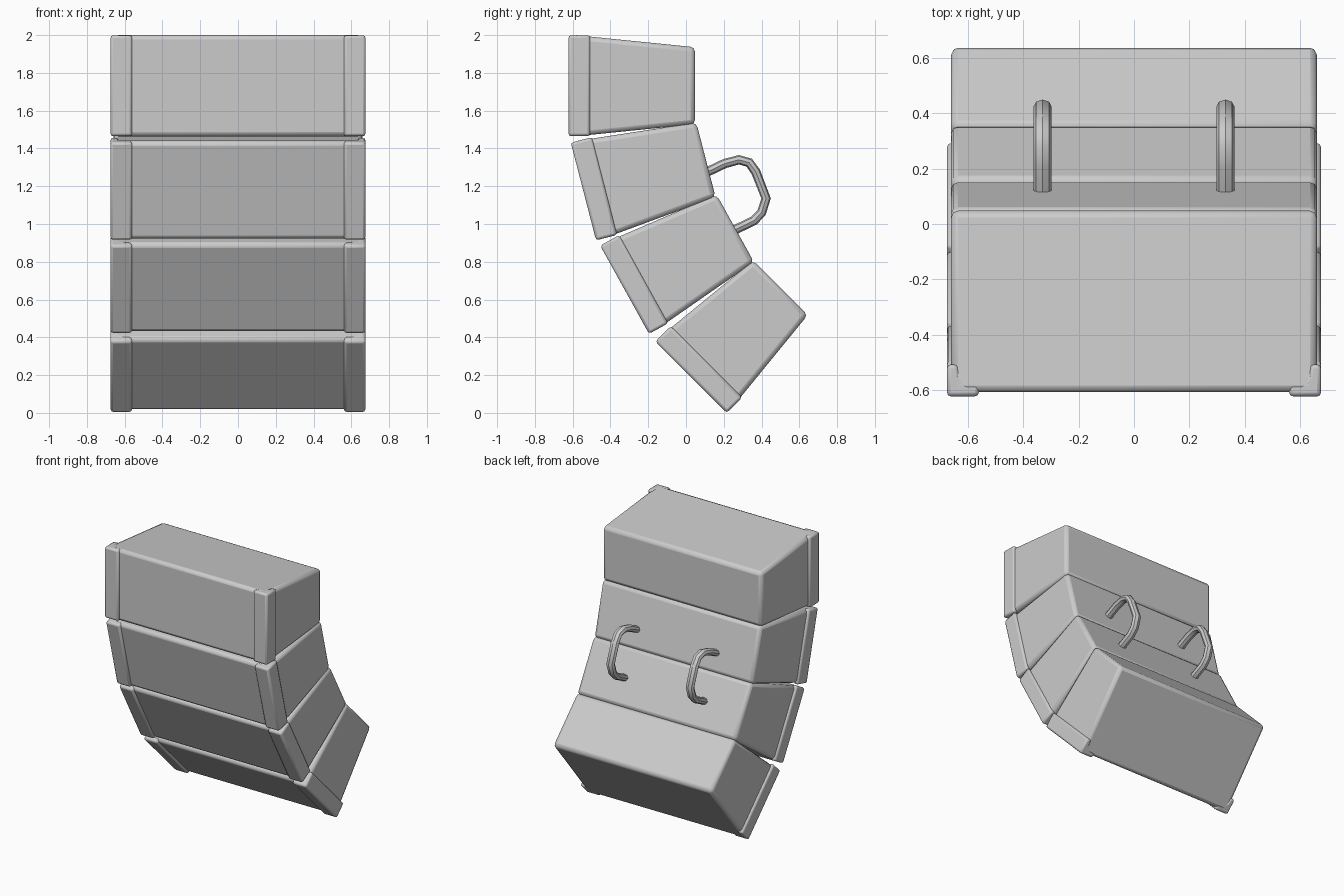
import bpy, bmesh
from math import radians
from mathutils import Matrix

if "Cube" in bpy.data.objects:
    bpy.data.objects.remove(bpy.data.objects["Cube"])


def prism(name, outline, axis, lo, hi, matrix, bevel, mirror=False):
    """Extrude a 2D outline along x or z, bevel it and smooth it by angle."""
    bm = bmesh.new()
    place = (lambda a, b, t: (t, a, b)) if axis == 'X' else (lambda a, b, t: (a, b, t))
    rings = [[bm.verts.new(place(a, b, t)) for a, b in outline] for t in (lo, hi)]
    n = len(outline)
    for r in rings:
        bm.faces.new(r)
    for i in range(n):
        j = (i + 1) % n
        bm.faces.new((rings[0][i], rings[0][j], rings[1][j], rings[1][i]))
    bmesh.ops.recalc_face_normals(bm, faces=bm.faces)
    me = bpy.data.meshes.new(name)
    bm.to_mesh(me)
    bm.free()
    ob = bpy.data.objects.new(name, me)
    bpy.context.collection.objects.link(ob)
    ob.matrix_world = matrix
    if mirror:
        ob.modifiers.new("mirror", 'MIRROR')
    bv = ob.modifiers.new("bevel", 'BEVEL')
    bv.width, bv.segments, bv.limit_method = bevel, 2, 'ANGLE'
    bv.angle_limit = radians(20)
    smooth(ob)
    return ob


def smooth(ob):
    bpy.ops.object.select_all(action='DESELECT')
    ob.select_set(True)
    bpy.context.view_layer.objects.active = ob
    bpy.ops.object.shade_smooth_by_angle(angle=radians(40))


# wedge-shaped side profile of a case, and L section of its corner guard
wedge = [(0.015, -0.27), (0.67, -0.204), (0.67, 0.204), (0.015, 0.27)]
guard = [(0.56, 0), (0.675, 0), (0.675, 0.115), (0.635, 0.115),
         (0.63, 0.075), (0.60, 0.045), (0.56, 0.045)]

# four wedges fanned along an arc: front centre y, z and tilt
segments = [(-0.622, 1.732, 0), (-0.543, 1.172, 14.5),
            (-0.325, 0.652, 29), (0.027, 0.189, 45)]
for k, (y, z, tilt) in enumerate(segments, 1):
    m = Matrix.Translation((0, y, z)) @ Matrix.Rotation(radians(tilt), 4, 'X')
    prism(f"wedge_section_{k}", wedge, 'X', -0.66, 0.66, m, 0.025)
    prism(f"corner_guards_{k}", guard, 'Z', -0.267, 0.267, m, 0.014, True)

# pair of bent tube handles on the back
path = [(0.09, 1.265), (0.205, 1.32), (0.28, 1.34), (0.335, 1.325), (0.37, 1.275),
        (0.424, 1.135), (0.40, 1.06), (0.36, 1.018), (0.25, 0.965), (0.21, 0.945)]
for side, x in (("left", -0.33), ("right", 0.33)):
    cu = bpy.data.curves.new(f"handle_{side}", 'CURVE')
    cu.dimensions = '3D'
    cu.bevel_depth, cu.bevel_resolution, cu.use_fill_caps = 0.025, 2, True
    sp = cu.splines.new('POLY')
    sp.points.add(len(path) - 1)
    for p, (y, z) in zip(sp.points, path):
        p.co = (0, y, z, 1)
    ob = bpy.data.objects.new(f"handle_{side}", cu)
    bpy.context.collection.objects.link(ob)
    ob.location.x, ob.scale.x = x, 1.3
    bpy.ops.object.select_all(action='DESELECT')
    ob.select_set(True)
    bpy.context.view_layer.objects.active = ob
    bpy.ops.object.convert(target='MESH')
    smooth(bpy.context.view_layer.objects.active)
